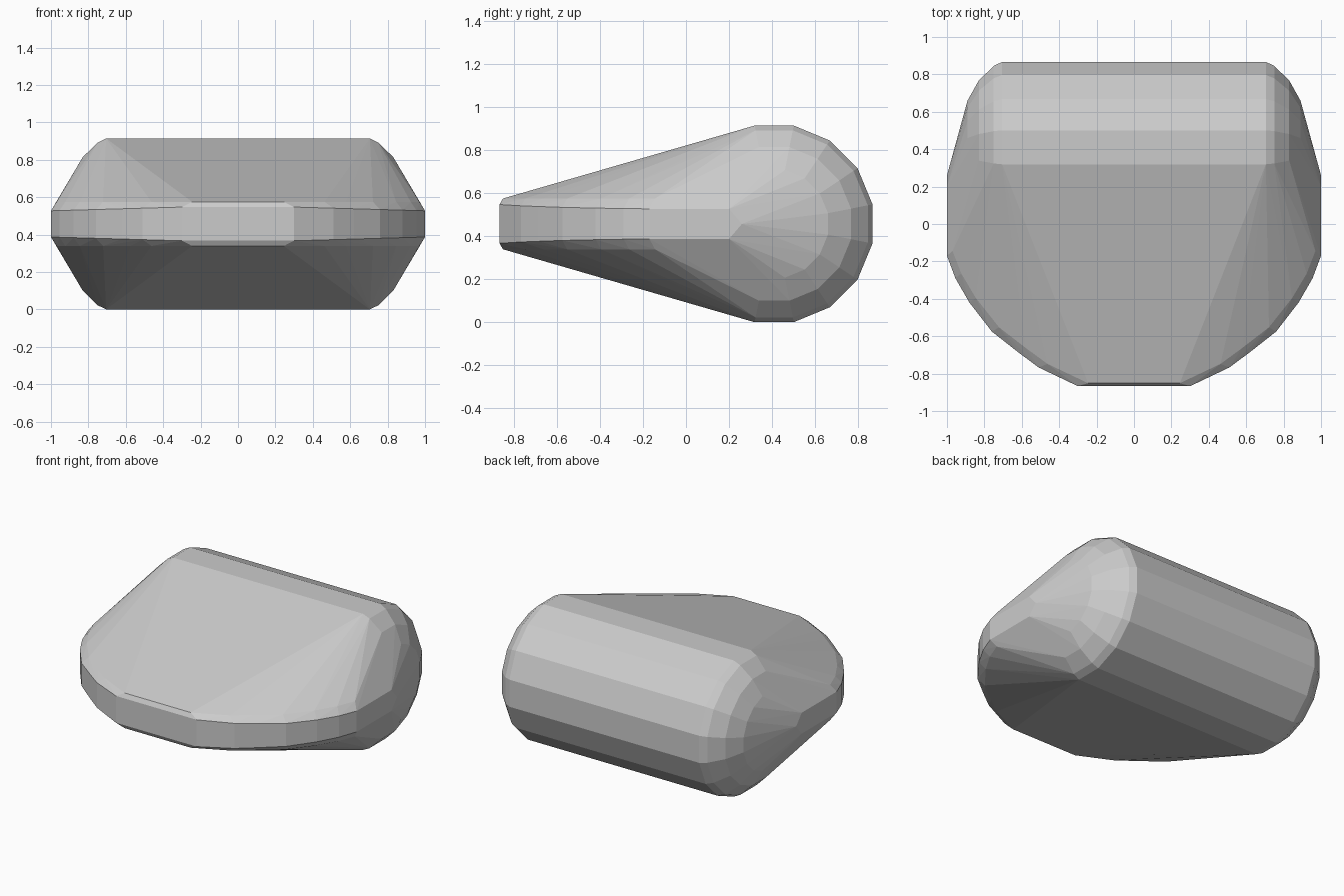
import bpy, bmesh
from math import pi, sin, cos

if "Cube" in bpy.data.objects:
    bpy.data.objects.remove(bpy.data.objects["Cube"])

points = []
CY, CZ, R = 0.41, 0.457, 0.457


def ring(x, radius, sides=16):
    """Cross-section of the thick rear roll, flats facing up, down and back."""
    r = radius / cos(pi / sides)
    for i in range(sides):
        a = 2 * pi * (i + 0.5) / sides
        for s in (-1, 1):
            points.append((s * x, CY + r * cos(a), CZ + r * sin(a)))


# Thick rear roll with rounded ends
for x, radius in ((0.705, R), (0.75, 0.435), (0.83, 0.357), (0.89, 0.25)):
    ring(x, radius)

# Thin curved front rim: outer band and softened upper / lower edges
rim = [(0.30, -0.867), (0.51, -0.767), (0.62, -0.685), (0.76, -0.575),
       (0.88, -0.42), (0.955, -0.29), (1.0, -0.17)]
for x, y in rim:
    t = (x - 0.3) / 0.7
    for s in (-1, 1):
        for d in (-1, 1):
            points.append((s * x, y, CZ + d * (0.09 - 0.02 * t)))
            points.append((s * (x - 0.055 + 0.025 * t), y + 0.016 + 0.01 * t, CZ + d * 0.118))

# Side flats, tapering to a point towards the back
for s in (-1, 1):
    points.append((s, 0.26, CZ))
    for d in (-1, 1):
        points.append((s, 0.20, CZ + d * 0.07))

# Wrap everything in one faceted convex skin
bm = bmesh.new()
for p in points:
    bm.verts.new(p)
hull = bmesh.ops.convex_hull(bm, input=bm.verts)
loose = [v for v in bm.verts if not v.link_faces]
bmesh.ops.delete(bm, geom=loose, context='VERTS')
bmesh.ops.dissolve_limit(bm, angle_limit=0.01, verts=bm.verts, edges=bm.edges)
bmesh.ops.recalc_face_normals(bm, faces=bm.faces)
mesh = bpy.data.meshes.new("wedge_body")
bm.to_mesh(mesh)
bm.free()
body = bpy.data.objects.new("wedge_body", mesh)
bpy.context.collection.objects.link(body)
